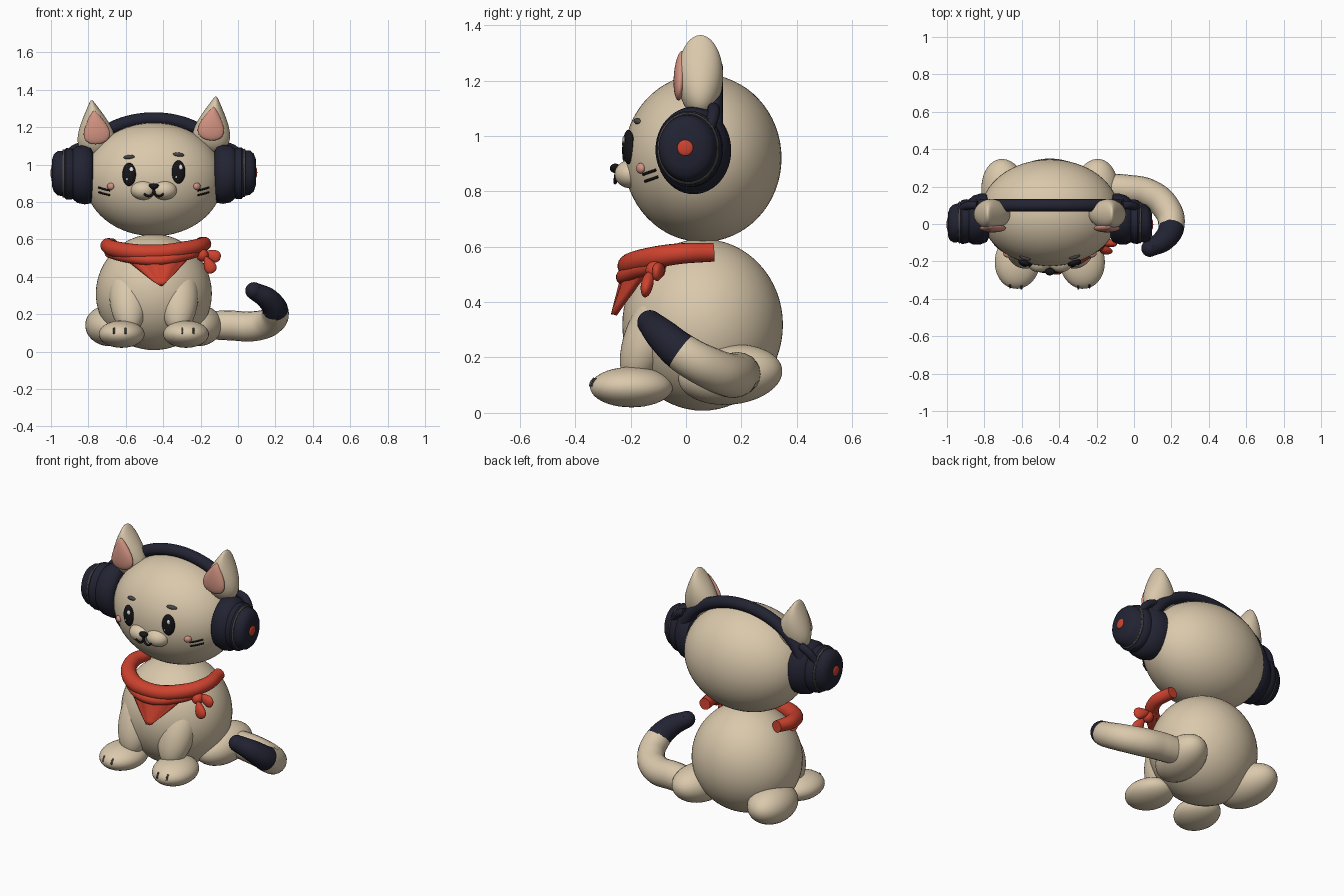
import bpy, bmesh, math
from mathutils import Matrix, Vector, Euler

if "Cube" in bpy.data.objects:
    bpy.data.objects.remove(bpy.data.objects["Cube"], do_unlink=True)


def material(name, rgb):
    m = bpy.data.materials.new(name)
    m.use_nodes = True
    m.diffuse_color = (*rgb, 1)
    bsdf = next(n for n in m.node_tree.nodes if n.type == 'BSDF_PRINCIPLED')
    bsdf.inputs["Base Color"].default_value = (*rgb, 1)
    bsdf.inputs["Roughness"].default_value = 0.7
    return m


CREAM = material("cream fur", (0.70, 0.58, 0.41))
NAVY = material("dark navy", (0.016, 0.017, 0.032))
RED = material("red cloth", (0.62, 0.055, 0.028))
PINK = material("soft pink", (0.64, 0.29, 0.22))
BLACK = material("black", (0.008, 0.008, 0.01))
GREY = material("dark grey", (0.07, 0.065, 0.06))
WHITE = material("white", (0.9, 0.9, 0.9))

MID = -0.45                                   # x of the body's middle
HEAD, HEAD_R = Vector((MID, 0.06, 0.92)), Vector((0.37, 0.285, 0.303))


def add_mesh(name, mesh, mat):
    ob = bpy.data.objects.new(name, mesh)
    bpy.context.collection.objects.link(ob)
    mesh.materials.clear()
    mesh.materials.append(mat)
    mesh.polygons.foreach_set("use_smooth", [True] * len(mesh.polygons))
    mesh.set_sharp_from_angle(angle=math.radians(45))
    return ob


def from_bmesh(name, bm, mat):
    bmesh.ops.recalc_face_normals(bm, faces=bm.faces)
    mesh = bpy.data.meshes.new(name)
    bm.to_mesh(mesh)
    bm.free()
    return add_mesh(name, mesh, mat)


def blob(name, centre, radii, mat, rot=(0, 0, 0), taper=0, seg=40):
    """Ellipsoid; taper narrows its width towards the top."""
    bm = bmesh.new()
    bmesh.ops.create_uvsphere(bm, u_segments=seg, v_segments=seg // 2, radius=1)
    for v in bm.verts:
        v.co.x *= 1 - taper * v.co.z
    bm.transform(Matrix.LocRotScale(Vector(centre), Euler(rot), Vector(radii)))
    return from_bmesh(name, bm, mat)


def tube(name, points, depth, mat, sides=6, squash=None):
    """Round tube through points of (x, y, z, relative radius)."""
    cu = bpy.data.curves.new(name, 'CURVE')
    cu.dimensions = '3D'
    cu.bevel_depth, cu.bevel_resolution = depth, sides
    cu.resolution_u, cu.use_fill_caps = 12, True
    sp = cu.splines.new('BEZIER')
    sp.bezier_points.add(len(points) - 1)
    for bp, p in zip(sp.bezier_points, points):
        bp.co = p[:3]
        bp.radius = p[3] if len(p) > 3 else 1
        bp.handle_left_type = bp.handle_right_type = 'AUTO'
    tmp = bpy.data.objects.new("tmp", cu)
    bpy.context.collection.objects.link(tmp)
    deps = bpy.context.evaluated_depsgraph_get()
    mesh = bpy.data.meshes.new_from_object(tmp.evaluated_get(deps))
    mesh.name = name
    bpy.data.objects.remove(tmp, do_unlink=True)
    return add_mesh(name, mesh, mat)


def front_y(x, z, c=HEAD, r=HEAD_R):
    """Depth of an ellipsoid's front surface."""
    return c[1] - r[1] * math.sqrt(max(0, 1 - ((x - c[0]) / r[0]) ** 2 - ((z - c[2]) / r[2]) ** 2))


# Body and head
blob("body", (MID, 0.06, 0.318), (0.31, 0.29, 0.31), CREAM, taper=0.03, seg=64)
blob("head", HEAD, HEAD_R, CREAM, seg=64)

# Legs, haunches and paws
for side, s in (("right", -1), ("left", 1)):
    blob(side + "_haunch", (MID + s * 0.24, 0.16, 0.138), (0.125, 0.19, 0.108), CREAM, (0.1, 0, -s * 0.15))
    blob(side + "_front_leg", (MID + s * 0.135, -0.125, 0.29), (0.102, 0.09, 0.2), CREAM, (-0.4, s * 0.04, 0))
    paw, size = (MID + s * 0.172, -0.197, 0.093), (0.122, 0.15, 0.073)
    blob(side + "_front_paw", paw, size, CREAM, (0, 0, s * 0.12))
    for i in (-1, 1):
        x = paw[0] + i * 0.03 + s * 0.01
        pts = [(x, front_y(x, z, paw, size) - 0.001, z) for z in (0.095, 0.11, 0.125)]
        tube(f"{side}_toe_line", pts, 0.005, GREY, 2)

# Tail with dark tip
tail = tube("tail", [(-0.22, 0.2, 0.14, 0.9), (-0.05, 0.185, 0.14, 1), (0.08, 0.16, 0.135, 1),
                     (0.17, 0.09, 0.16, 0.95), (0.2, -0.01, 0.215, 0.88),
                     (0.16, -0.085, 0.28, 0.75), (0.085, -0.13, 0.325, 0.58)], 0.08, CREAM, 8)
tail.data.materials.append(NAVY)
for p in tail.data.polygons:
    p.material_index = int(p.center.x > 0 and p.center.y - 0.8 * (p.center.z - 0.225) < -0.02)
blob("tail_tip", (0.085, -0.13, 0.325), (0.046, 0.046, 0.046), NAVY, seg=24)

# Ears
for side, s, z in (("right", -1, 1.195), ("left", 1, 1.215)):
    x = MID + s * 0.315
    blob(side + "_ear", (x, 0.052, z), (0.086, 0.082, 0.15), CREAM, (0, s * 0.12, 0), 0.68)
    blob(side + "_inner_ear", (x - s * 0.006, -0.02, z + 0.003), (0.062, 0.024, 0.09), PINK,
         (-0.08, s * 0.12, 0), 0.6)

# Headphones: band, cups, trim rings and buttons
arc = [math.radians(12 + 156 * i / 16) for i in range(17)]
tube("headband", [(MID + 0.405 * math.cos(a), 0.1, 0.945 + 0.3 * math.sin(a)) for a in arc],
     0.034, NAVY)
CUP = [(0, 0), (0, 0.125), (0.012, 0.15), (0.045, 0.158), (0.085, 0.152), (0.1, 0.14),
       (0.108, 0.133), (0.12, 0.137), (0.145, 0.137), (0.158, 0.122), (0.19, 0.118),
       (0.21, 0.1), (0.22, 0.07), (0.222, 0)]
for side, s, z in (("right", -1, 0.942), ("left", 1, 0.945)):
    bm = bmesh.new()
    vs = [bm.verts.new((d, 0, r)) for d, r in CUP]
    es = [bm.edges.new(pair) for pair in zip(vs, vs[1:])]
    bmesh.ops.spin(bm, geom=vs + es, cent=(0, 0, 0), axis=(1, 0, 0), angle=2 * math.pi, steps=48)
    bmesh.ops.remove_doubles(bm, verts=bm.verts, dist=0.0005)
    for v in bm.verts:
        d = v.co.x
        v.co = (MID + s * (0.325 + d), 0.035 + 0.86 * v.co.y - 0.17 * d, z + v.co.z + 0.06 * d)
    from_bmesh(side + "_ear_cup", bm, NAVY)
    ring = [2 * math.pi * i / 16 for i in range(17)]
    tube(side + "_cup_trim", [(MID + s * 0.483, 0.008 + 0.106 * math.cos(a),
                               z + 0.01 + 0.124 * math.sin(a)) for a in ring], 0.006, GREY, 2)
    tube(side + "_yoke", [(MID + s * 0.385, 0.1, 1.1), (MID + s * 0.43, 0.1, 1.08),
                          (MID + s * 0.475, 0.08, 1.02)], 0.022, NAVY)
    blob(side + "_button", (MID + s * 0.545, -0.003, z + 0.012), (0.008, 0.029, 0.029), RED, seg=24)

# Eyes, highlights, brows, cheeks and whiskers
for side, s, lift in (("right", -1, 0), ("left", 1, 0.013)):
    x, z = MID + s * 0.132, 0.947 + lift
    y = front_y(x, z)
    yaw = s * 0.28
    blob(side + "_eye", (x, y - 0.004, z), (0.037, 0.02, 0.062), BLACK, (0, 0, yaw), seg=32)
    blob(side + "_eye_highlight", (x + 0.012, y - 0.021, z + 0.026), (0.011, 0.005, 0.014), WHITE, seg=16)
    blob(side + "_eye_glint", (x - 0.012, y - 0.021, z - 0.026), (0.006, 0.004, 0.007), WHITE, seg=12)
    z = 1.04 + lift
    blob(side + "_brow", (x, front_y(x, z), z), (0.031, 0.012, 0.011), GREY, (0, s * 0.1, yaw), seg=20)
    x, z = MID + s * 0.231, 0.883
    blob(side + "_cheek", (x, front_y(x, z) - 0.004, z), (0.021, 0.014, 0.019), PINK, (0, 0, s * 0.6), seg=20)
    for k, zw in enumerate((0.873, 0.848)):
        pts = [(MID + s * a, front_y(MID + s * a, zw + b) - 0.002, zw + b)
               for a, b in ((0.235, -0.012), (0.265, -0.005), (0.295, 0.004))]
        tube(f"{side}_whisker_{k}", pts, 0.005, BLACK, 2)
    # Muzzle halves and mouth
    blob(side + "_muzzle", (MID + s * 0.056, -0.2, 0.862), (0.067, 0.058, 0.051), CREAM, seg=32)
    tube(side + "_mouth", [(MID, -0.252, 0.868), (MID + s * 0.008, -0.256, 0.84),
                           (MID + s * 0.03, -0.256, 0.831), (MID + s * 0.052, -0.253, 0.843)],
         0.006, BLACK, 3)
blob("nose", (MID, -0.255, 0.883), (0.025, 0.02, 0.017), BLACK, taper=-0.4, seg=24)

# Neckerchief: rolled collar
tube("neckerchief_roll", [(-0.675, 0.1, 0.572, 0.8), (-0.695, -0.01, 0.565, 0.95),
                          (-0.62, -0.14, 0.54, 1.05), (-0.44, -0.205, 0.53, 1),
                          (-0.27, -0.155, 0.55, 1), (-0.185, -0.04, 0.573, 0.9),
                          (-0.195, 0.1, 0.58, 0.8)], 0.042, RED, 8)
tube("neckerchief_fold", [(-0.69, -0.03, 0.53), (-0.6, -0.16, 0.505), (-0.43, -0.225, 0.49),
                          (-0.28, -0.17, 0.515), (-0.2, -0.09, 0.54)], 0.028, RED)

# Neckerchief: hanging triangle with soft folds
bm = bmesh.new()
N, rows = 16, []
for j in range(9):
    t = j / 8
    row = []
    for i in range(N + 1):
        u = 2 * i / N - 1
        x = -0.435 + 0.025 * t + u * 0.185 * (1 - 0.94 * t)
        y = -0.215 - 0.045 * t + 0.07 * u * u * (1 - t) + 0.006 * math.sin(9 * u) * (1 - t)
        row.append(bm.verts.new((x, y, 0.515 - 0.16 * t)))
    rows.append(row)
for a, b in zip(rows, rows[1:]):
    for i in range(N):
        bm.faces.new((a[i], a[i + 1], b[i + 1], b[i]))
flap = from_bmesh("neckerchief_flap", bm, RED)
thick = flap.modifiers.new("thickness", 'SOLIDIFY')
thick.thickness, thick.offset = 0.022, 0

# Neckerchief: knot and loose ends
blob("neckerchief_knot", (-0.19, -0.11, 0.515), (0.033, 0.036, 0.034), RED, seg=24)
for i, (end, tilt) in enumerate((((-0.14, -0.1, 0.515), 1.9), ((-0.155, -0.14, 0.465), 2.7))):
    blob(f"neckerchief_end_{i}", end, (0.03, 0.022, 0.05), RED, (0.2, tilt, 0), -0.5, 24)
